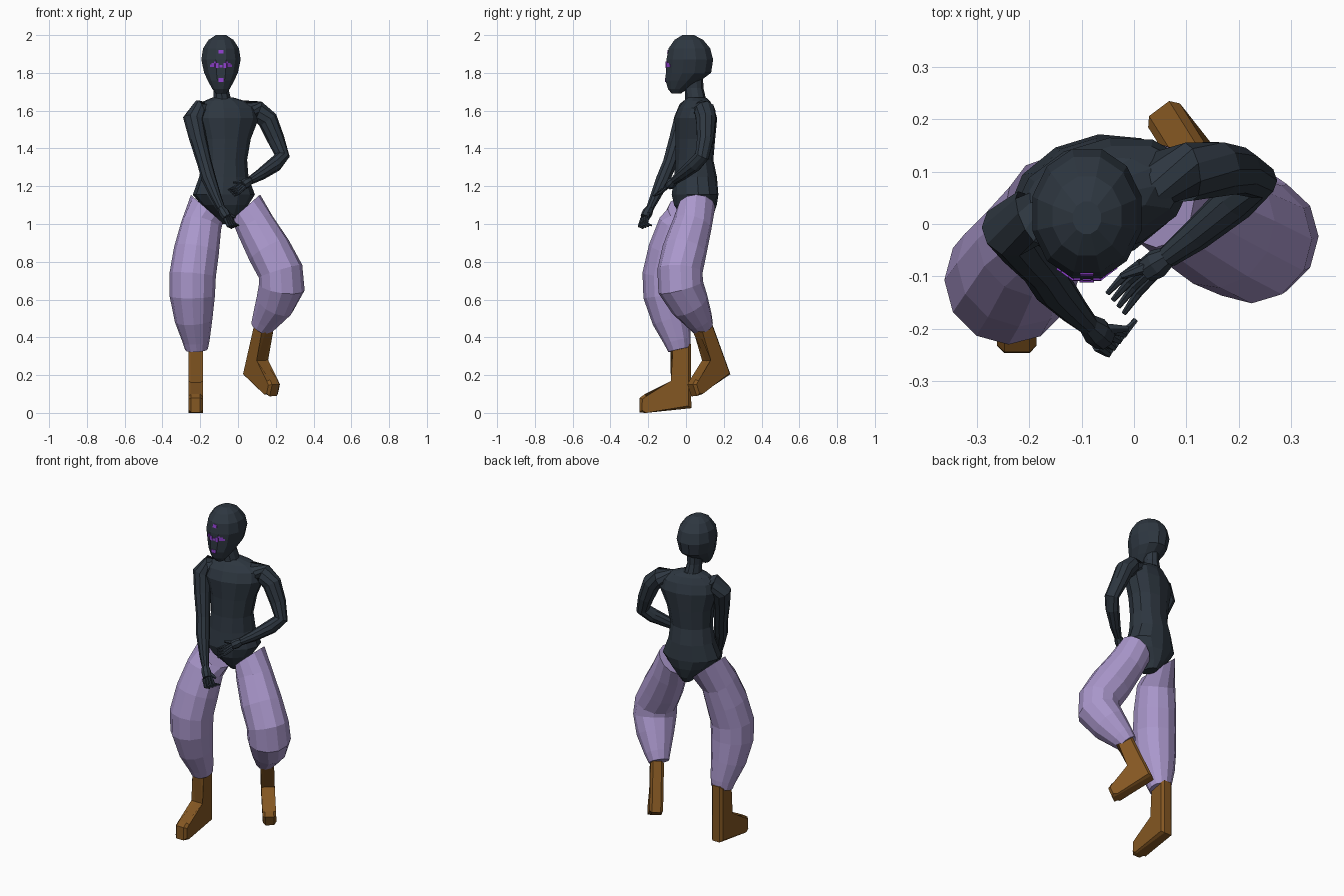
import bpy, bmesh, math
from mathutils import Vector, Matrix
from mathutils.bvhtree import BVHTree

if "Cube" in bpy.data.objects:
    bpy.data.objects.remove(bpy.data.objects["Cube"])


def material(name, rgb):
    m = bpy.data.materials.new(name)
    m.diffuse_color = (*rgb, 1)
    m.use_nodes = True
    m.node_tree.nodes["Principled BSDF"].inputs["Base Color"].default_value = m.diffuse_color
    return m


DARK = material("dark slate", (0.027, 0.038, 0.052))
LILAC = material("lilac cloth", (0.40, 0.31, 0.60))
BROWN = material("brown leather", (0.23, 0.095, 0.016))
PURPLE = material("purple markings", (0.27, 0.05, 0.60))


def finish(bm, name, mat):
    bmesh.ops.recalc_face_normals(bm, faces=bm.faces)
    me = bpy.data.meshes.new(name)
    bm.to_mesh(me)
    bm.free()
    me.materials.append(mat)
    ob = bpy.data.objects.new(name, me)
    bpy.context.collection.objects.link(ob)
    return ob


def loft(bm, loops):
    """Skin a list of equal point loops and cap both ends."""
    rings = [[bm.verts.new(p) for p in loop] for loop in loops]
    n = len(rings[0])
    for a, b in zip(rings, rings[1:]):
        for i in range(n):
            j = (i + 1) % n
            bm.faces.new((a[i], a[j], b[j], b[i]))
    bm.faces.new(rings[0])
    bm.faces.new(rings[-1])


def stack(name, rings, mat, n=12, yaw=0.0):
    """Horizontal ellipses: (z, cx, cy, rx, ry)."""
    bm = bmesh.new()
    c, s = math.cos(yaw), math.sin(yaw)
    loops = []
    for z, cx, cy, rx, ry in rings:
        loop = []
        for i in range(n):
            a = 2 * math.pi * (i + 0.5) / n
            x, y = rx * math.cos(a), ry * math.sin(a)
            loop.append((cx + x * c - y * s, cy + x * s + y * c, z))
        loops.append(loop)
    loft(bm, loops)
    return finish(bm, name, mat)


def add_tube(bm, pts, n=10, start=None):
    """Tube along a path: (x, y, z, r); start sets the first ring's plane."""
    p = [Vector(q[:3]) for q in pts]
    loops = []
    for k, q in enumerate(pts):
        d1 = (p[k] - p[k - 1]).normalized() if k else Vector()
        d2 = (p[k + 1] - p[k]).normalized() if k + 1 < len(p) else Vector()
        t = (d1 + d2).normalized()
        if k == 0 and start:
            t = -Vector(start).normalized()
        u = Vector((1, 0, 0))
        u = (u - t * u.dot(t)).normalized()
        v = t.cross(u)
        loops.append([p[k] + q[3] * (math.cos(a) * u + math.sin(a) * v)
                      for a in (2 * math.pi * i / n for i in range(n))])
    loft(bm, loops)


def tube(name, pts, mat, n=10, start=None):
    bm = bmesh.new()
    add_tube(bm, pts, n, start)
    return finish(bm, name, mat)


# Head and neck
head = stack("head", [
    (1.69, -.09, -.052, .028, .025), (1.715, -.09, -.045, .048, .052),
    (1.76, -.09, -.015, .073, .097), (1.80, -.09, .013, .092, .124),
    (1.87, -.09, .020, .108, .128), (1.93, -.09, .018, .098, .114),
    (1.975, -.09, .015, .068, .078), (2.0, -.09, .012, .028, .032)], DARK)
stack("neck", [(1.62, -.08, .055, .065, .06), (1.67, -.085, .05, .048, .054),
               (1.72, -.09, .042, .040, .050), (1.80, -.09, .04, .045, .05)], DARK, 10)

# Torso, turned slightly and closed at the crotch
stack("torso", [
    (1.0, -.06, .065, .03, .05), (1.04, -.062, .06, .06, .085),
    (1.10, -.07, .05, .125, .112), (1.155, -.075, .048, .168, .12),
    (1.25, -.075, .05, .132, .112), (1.34, -.07, .045, .120, .098),
    (1.45, -.065, .05, .135, .102), (1.56, -.06, .052, .175, .108),
    (1.615, -.06, .055, .165, .088), (1.65, -.07, .057, .115, .066),
    (1.67, -.08, .055, .055, .05)], DARK, 12, math.radians(17))

# Arms
tube("right_arm", [
    (-.14, .03, 1.59, .05), (-.20, .012, 1.605, .055), (-.236, -.01, 1.555, .056),
    (-.212, -.045, 1.45, .046), (-.178, -.085, 1.325, .039), (-.155, -.12, 1.24, .039),
    (-.115, -.165, 1.14, .028), (-.09, -.19, 1.085, .021)], DARK)
tube("left_arm", [
    (.03, .085, 1.60, .055), (.105, .10, 1.598, .056), (.158, .105, 1.55, .054),
    (.20, .102, 1.45, .046), (.234, .085, 1.36, .040), (.195, .045, 1.315, .040),
    (.12, -.02, 1.262, .031), (.065, -.062, 1.23, .022)], DARK)


def hand(name, wrist, knuckle, side, tips, thumb):
    """Palm, four two-part fingers and a thumb in one mesh."""
    w, k, s = Vector(wrist), Vector(knuckle), Vector(side).normalized()
    bm = bmesh.new()
    add_tube(bm, [(*w, .02), (*w.lerp(k, .5), .028), (*k, .025)], 8)
    bend, tip = Vector(tips[0]), Vector(tips[1])
    for i in range(4):
        o = s * (i - 1.5) * .014
        add_tube(bm, [(*(k + o), .010), (*(bend + o * 1.2), .009),
                      (*(tip + o * 1.4), .005)], 6)
    m = w.lerp(k, .4)
    add_tube(bm, [(*m, .012), (*m.lerp(Vector(thumb), .5), .011), (*thumb, .006)], 6)
    return finish(bm, name, DARK)


hand("right_hand", (-.09, -.19, 1.085), (-.058, -.218, 1.035), (.5, .6, .2),
     ((-.035, -.228, .995), (-.015, -.205, .985)), (-.012, -.20, 1.035))
hand("left_hand", (.065, -.062, 1.23), (.025, -.088, 1.205), (.5, -.6, -.5),
     ((-.005, -.115, 1.18), (-.035, -.152, 1.165)), (-.025, -.10, 1.22))

# Baggy trouser legs with slanted tops
tube("right_trouser_leg", [
    (-.165, .015, 1.08, .112), (-.195, -.04, .99, .108), (-.22, -.08, .86, .120),
    (-.24, -.108, .73, .123), (-.242, -.106, .62, .120), (-.235, -.078, .49, .100),
    (-.222, -.045, .38, .072), (-.22, -.035, .335, .060)], LILAC, 12, (.66, 0, .75))
tube("left_trouser_leg", [
    (.042, .055, 1.09, .10), (.09, .032, .995, .105), (.165, -.008, .86, .118),
    (.225, -.032, .75, .120), (.232, -.028, .665, .122), (.195, .02, .575, .105),
    (.145, .07, .49, .074), (.122, .09, .45, .058)], LILAC, 12, (-.66, 0, .75))

# Boots: one bevelled side profile, placed twice (origin at the heel)
PROFILE = [(0, .005), (-.002, .345), (-.112, .345), (-.093, .14), (-.245, .08),
           (-.273, .06), (-.275, -.018), (-.24, -.02)]


def boot(name, matrix, width=.076):
    bm = bmesh.new()
    loft(bm, [[(sx * width / 2, y, z) for y, z in PROFILE] for sx in (-1, 1)])
    edges = [e for e in bm.edges
             if abs(e.verts[0].co.x - e.verts[1].co.x) < 1e-5]
    bmesh.ops.bevel(bm, geom=edges, offset=.014, segments=1, affect='EDGES')
    bm.transform(matrix)
    return finish(bm, name, BROWN)


boot("right_boot", Matrix.Translation((-.224, .028, .02)))
up = Vector((.2, -.32, .9)).normalized()
back = -Vector((.14, -.18, -.1))
back = (back - up * back.dot(up)).normalized()
across = back.cross(up)
turn = Matrix((across, back, up)).transposed().to_4x4()
boot("left_boot", Matrix.Translation((.047, .222, .20)) @ turn
     @ Matrix.Diagonal((1, .92, .85, 1)))

# Face markings: thin plates set on the face
tree = BVHTree.FromPolygons([v.co.copy() for v in head.data.vertices],
                            [list(f.vertices) for f in head.data.polygons])
marks = [(0, 1.912, .026, .020), (0, 1.762, .028, .020), (0, 1.835, .016, .014)]
for sx in (-1, 1):
    marks += [(sx * .020, 1.838, .016, .026), (sx * .040, 1.842, .020, .022),
              (sx * .030, 1.855, .012, .010)]
    marks.append((sx * .053, 1.838, .010, .012))
bm = bmesh.new()
for dx, z, w, h in marks:
    hit, normal, _, _ = tree.ray_cast(Vector((-.09 + dx, -1, z)), Vector((0, 1, 0)))
    if normal.y > 0:
        normal = -normal
    rot = normal.to_track_quat('-Y', 'Z').to_matrix().to_4x4()
    bmesh.ops.create_cube(bm, size=1, matrix=Matrix.Translation(hit) @ rot
                          @ Matrix.Diagonal((w, .006, h, 1)))
finish(bm, "face_markings", PURPLE)
